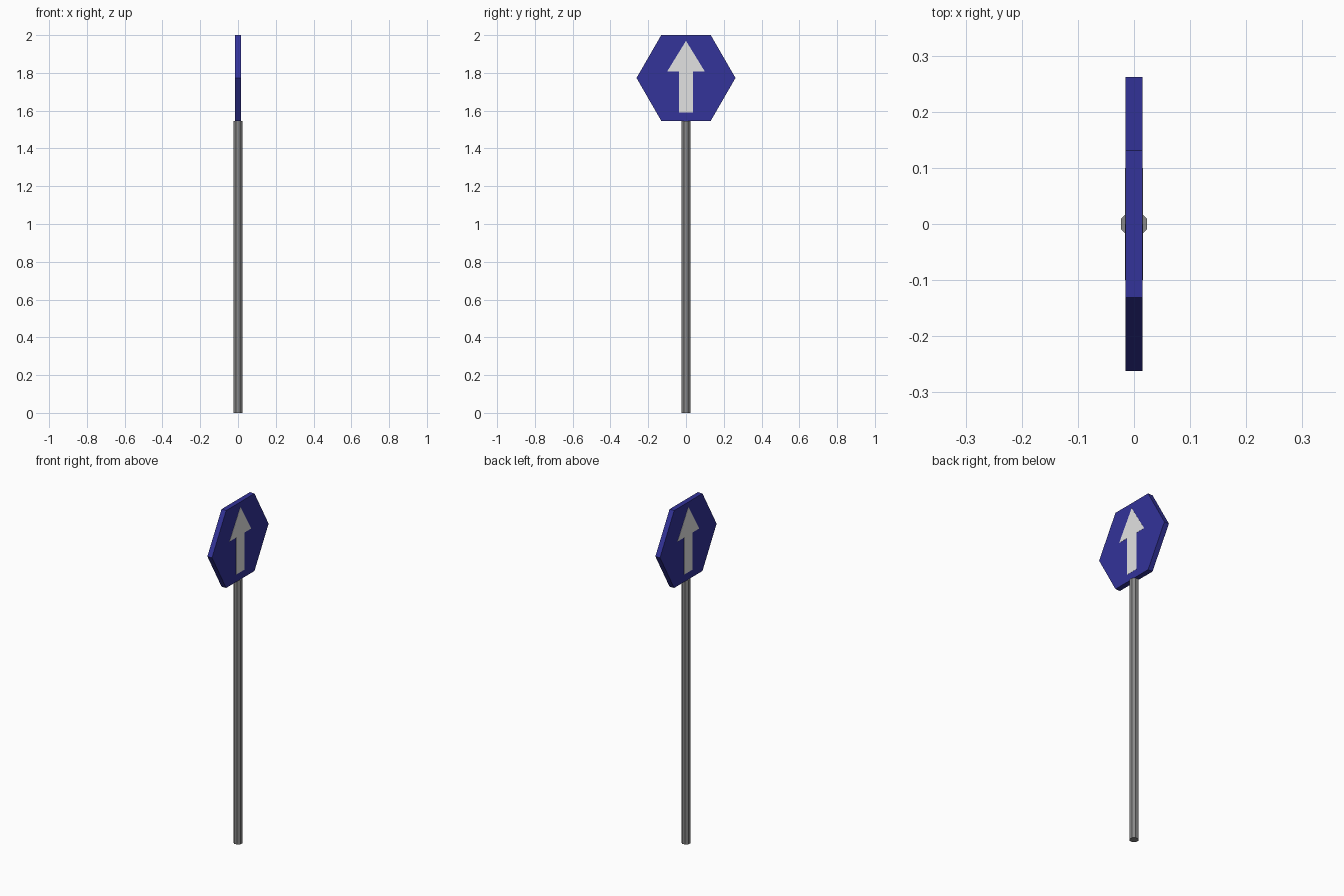
import bpy, bmesh, math

cube = bpy.data.objects.get("Cube")
if cube:
    bpy.data.objects.remove(cube, do_unlink=True)


def material(name, color):
    mat = bpy.data.materials.new(name)
    mat.use_nodes = True
    mat.diffuse_color = (*color, 1)
    mat.node_tree.nodes["Principled BSDF"].inputs["Base Color"].default_value = (*color, 1)
    return mat


def prism(name, outline, start, depth, mat):
    """Extrude an outline of (y, z) points along +x."""
    bm = bmesh.new()
    face = bm.faces.new([bm.verts.new((start, y, z)) for y, z in outline])
    result = bmesh.ops.extrude_face_region(bm, geom=[face])
    moved = [v for v in result["geom"] if isinstance(v, bmesh.types.BMVert)]
    bmesh.ops.translate(bm, vec=(depth, 0, 0), verts=moved)
    bmesh.ops.recalc_face_normals(bm, faces=bm.faces)
    mesh = bpy.data.meshes.new(name)
    bm.to_mesh(mesh)
    bm.free()
    mesh.materials.append(mat)
    obj = bpy.data.objects.new(name, mesh)
    bpy.context.collection.objects.link(obj)
    return obj


blue = material("sign blue", (0.033, 0.033, 0.32))
white = material("arrow white", (0.76, 0.76, 0.76))
grey = material("pole grey", (0.25, 0.25, 0.25))

RADIUS = 0.262
HALF_THICK = 0.015
APOTHEM = RADIUS * math.cos(math.pi / 6)
CENTRE = 2 - APOTHEM
POLE_TOP = 2 - 2 * APOTHEM

# Octagonal pole with flat sides facing the axes
bpy.ops.mesh.primitive_cylinder_add(vertices=8, radius=0.025, depth=POLE_TOP,
                                    location=(0, 0, POLE_TOP / 2))
pole = bpy.context.object
pole.name = "pole"
pole.rotation_euler.z = math.pi / 8
pole.data.materials.append(grey)

# Hexagonal sign plate
hexagon = [(RADIUS * math.cos(i * math.pi / 3), CENTRE + RADIUS * math.sin(i * math.pi / 3))
           for i in range(6)]
prism("sign_plate", hexagon, -HALF_THICK, 2 * HALF_THICK, blue)

# Upward arrow on both faces of the plate
half = [(0.038, 1.59), (0.038, 1.807), (0.1, 1.807), (0, 1.97)]
arrow = half + [(-y, z) for y, z in reversed(half[:-1])]
for name, side in (("left_arrow", 1), ("right_arrow", -1)):
    prism(name, arrow, side * HALF_THICK, side * 0.001, white)
